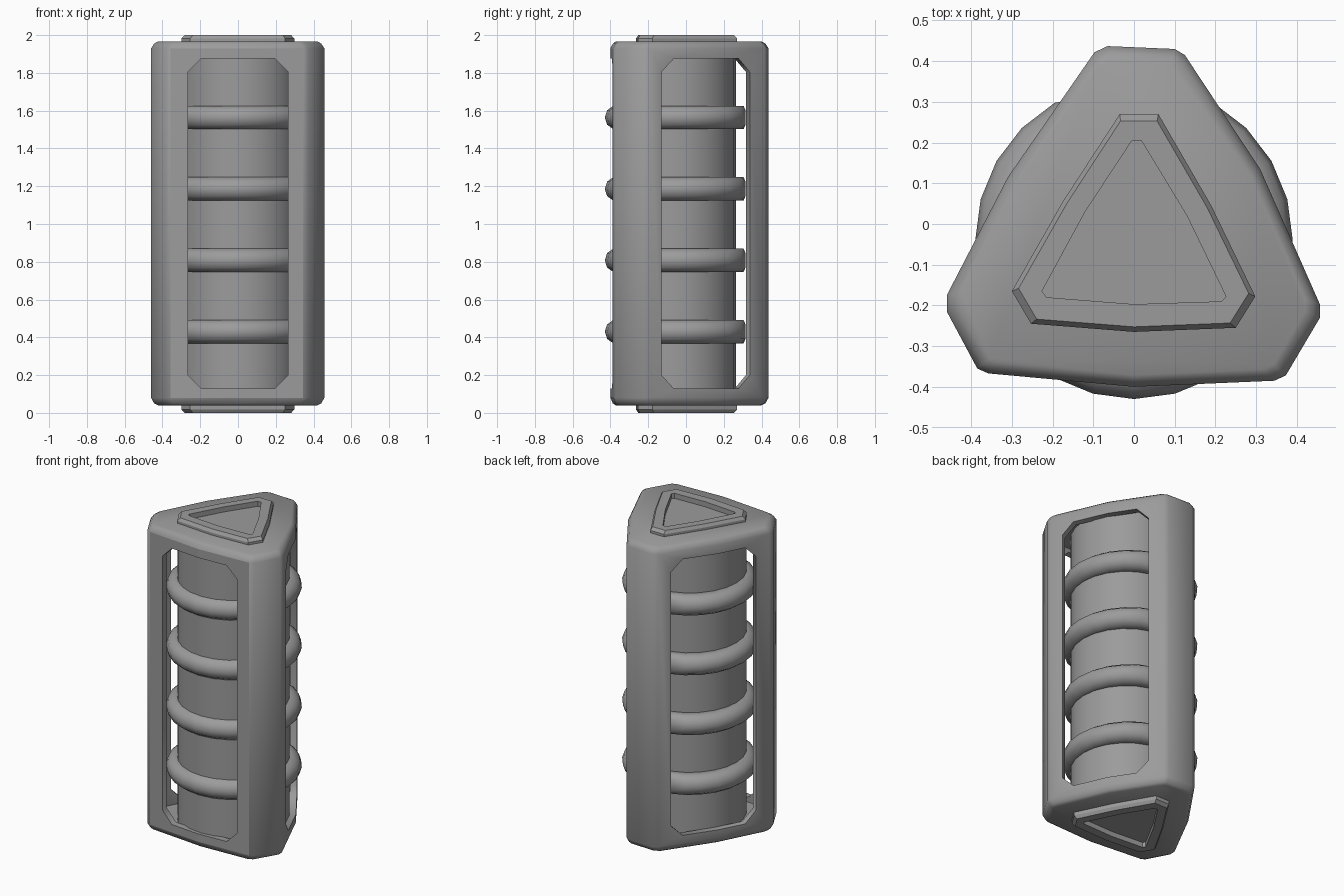
import bpy, bmesh, math
from mathutils import Matrix

if "Cube" in bpy.data.objects:
    bpy.data.objects.remove(bpy.data.objects["Cube"])

CY = -0.04  # y of the common vertical axis

grey = bpy.data.materials.new("mid_grey")
grey.diffuse_color = (0.33, 0.33, 0.33, 1)
grey.use_nodes = True
grey.node_tree.nodes["Principled BSDF"].inputs["Base Color"].default_value = grey.diffuse_color


def loft(name, rows):
    """Closed solid through rows of (outline, z, scale about the axis)."""
    bm = bmesh.new()
    rings = [[bm.verts.new((x * s, (y - CY) * s + CY, z)) for x, y in pts] for pts, z, s in rows]
    n = len(rings[0])
    for r0, r1 in zip(rings, rings[1:]):
        for i in range(n):
            j = (i + 1) % n
            bm.faces.new((r0[i], r0[j], r1[j], r1[i]))
    bm.faces.new(rings[0][::-1])
    bm.faces.new(rings[-1])
    return finish(name, bm)


def finish(name, bm):
    bmesh.ops.recalc_face_normals(bm, faces=bm.faces[:])
    me = bpy.data.meshes.new(name)
    bm.to_mesh(me)
    bm.free()
    me.materials.append(grey)
    ob = bpy.data.objects.new(name, me)
    bpy.context.collection.objects.link(ob)
    return ob


def activate(ob):
    bpy.ops.object.select_all(action='DESELECT')
    ob.select_set(True)
    bpy.context.view_layer.objects.active = ob


def smooth(ob, angle):
    activate(ob)
    bpy.ops.object.shade_smooth_by_angle(angle=math.radians(angle))


def cut(ob, cutter):
    m = ob.modifiers.new("cut", 'BOOLEAN')
    m.operation, m.solver, m.object = 'DIFFERENCE', 'EXACT', cutter
    activate(ob)
    bpy.ops.object.modifier_apply(modifier=m.name)
    bpy.data.objects.remove(cutter)


# Outer cage: softened three-sided prism, hollowed out
body = [(.125, .415), (.1, .43), (-.065, .437), (-.097, .422), (-.31, .115),
        (-.46, -.175), (-.46, -.215), (-.385, -.355), (-.358, -.367), (0, -.4),
        (.345, -.385), (.373, -.372), (.457, -.23), (.457, -.198), (.31, .135)]
cage = loft("cage", [(body, 0.04, 0.92), (body, 0.05, 0.965), (body, 0.08, 1.0),
                     (body, 1.93, 1.0), (body, 1.955, 0.965), (body, 1.967, 0.92)])
cut(cage, loft("cavity", [(body, 0.10, 0.885), (body, 1.90, 0.885)]))

# Window with clipped corners on each of the three sides
W, C, Z0, Z1 = 0.265, 0.07, 0.13, 1.875
outline = [(-W, Z0 + C), (-W + C, Z0), (W - C, Z0), (W, Z0 + C),
           (W, Z1 - C), (W - C, Z1), (-W + C, Z1), (-W, Z1 - C)]
for k, shift in enumerate((0, 0, -0.03)):  # front, right, left
    bm = bmesh.new()
    f = bm.faces.new([bm.verts.new((x + shift, -0.2, z)) for x, z in outline])
    ext = bmesh.ops.extrude_face_region(bm, geom=[f])
    bmesh.ops.translate(bm, vec=(0, -0.4, 0),
                        verts=[v for v in ext["geom"] if isinstance(v, bmesh.types.BMVert)])
    bm.transform(Matrix.Translation((0, -0.07, 0)) @ Matrix.Rotation(math.radians(120 * k), 4, 'Z'))
    cut(cage, finish("window_cutter", bm))
smooth(cage, 62)
for poly in cage.data.polygons:  # the front panel stays crisp
    if poly.normal.y < -0.95:
        poly.use_smooth = False

# Raised end plates with a sunken three-sided panel
plate = [(.06, .27), (-.035, .27), (-.175, .055), (-.3, -.165), (-.253, -.245),
         (0, -.265), (.25, -.255), (.298, -.178), (.19, .045)]
panel = [(.018, .205), (-.005, .205), (-.12, .03), (-.226, -.165), (-.215, -.18),
         (0, -.197), (.215, -.19), (.226, -.178), (.13, .02)]
for name, base, s in (("top_plate", 2.0, -1), ("bottom_plate", 0.0, 1)):
    ob = loft(name, [(plate, base + s * 0.06, 1.0), (plate, base + s * 0.018, 1.0),
                     (plate, base, 0.945), (panel, base, 1.0), (panel, base + s * 0.032, 1.0)])
    smooth(ob, 25)

# Inner core
bpy.ops.mesh.primitive_cylinder_add(vertices=24, radius=0.322, depth=1.84, location=(0.008, -0.058, 1.0))
core = bpy.context.object
core.name = "core"
core.data.materials.append(grey)
smooth(core, 30)

# Four rings around the core, trimmed flat where they meet the rear post
for i in range(4):
    bpy.ops.mesh.primitive_torus_add(major_segments=24, minor_segments=10, major_radius=0.325,
                                     minor_radius=0.065, location=(0, CY, 0.43 + 0.378 * i))
    ring = bpy.context.object
    ring.name = f"ring_{i + 1}"
    ring.data.materials.append(grey)
    for v in ring.data.vertices:
        v.co.y = min(v.co.y, 0.315 - CY)
    smooth(ring, 60)
